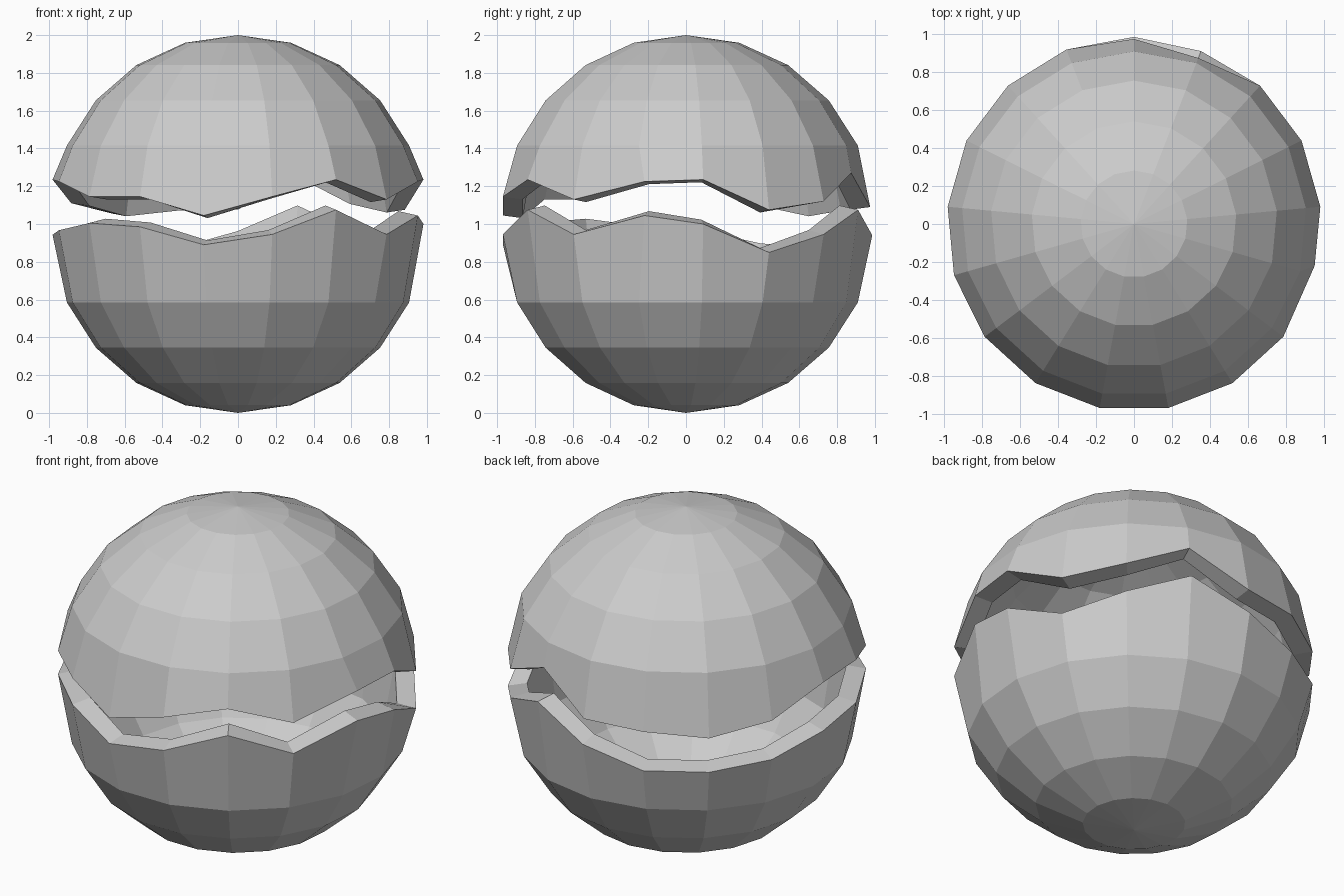
import bpy, bmesh, math

if "Cube" in bpy.data.objects:
    bpy.data.objects.remove(bpy.data.objects["Cube"])

N = 17                      # segments around
RINGS = 11                  # latitude steps pole to pole
INNER = 0.9                 # inner wall scale

# jagged rim heights, clockwise from the back (+y)
UPPER = [1.09, 1.27, 1.12, 1.075, 1.235, 1.225, 1.13, 1.235, 1.145,
         1.045, 1.145, 1.145, 1.225, 1.235, 1.11, 1.055, 1.085]
LOWER = [0.94, 1.075, 0.945, 0.85, 1.0, 1.045, 0.945, 1.075, 0.945,
         0.89, 0.985, 1.005, 0.967, 0.943, 0.875, 0.85, 0.85]


def angle(k):
    return math.pi / 2 - 2 * math.pi * k / N


def shell_half(name, heights, sign, lip, radii):
    """Thick half sphere: pole, four rings, then a jagged rim."""
    bm = bmesh.new()

    def wall(scale, rim_scale, dz):
        pole = bm.verts.new((0, 0, 1 + sign * scale))
        loops = []
        for i in range(1, 5):
            t = math.pi * i / RINGS
            r, z = math.sin(t) * scale, 1 + sign * math.cos(t) * scale
            loops.append([bm.verts.new((r * math.cos(angle(k)), r * math.sin(angle(k)), z))
                          for k in range(N)])
        rim = []
        for k, z in enumerate(heights):
            a = angle(k) + (0.05 if k == 5 else 0)
            r = radii.get(k, 0.986) * rim_scale
            rim.append(bm.verts.new((r * math.cos(a), r * math.sin(a), z + dz)))
        loops.append(rim)
        for k in range(N):
            j = (k + 1) % N
            bm.faces.new((pole, loops[0][k], loops[0][j]))
            for a, b in zip(loops, loops[1:]):
                bm.faces.new((a[k], b[k], b[j], a[j]))
        return rim

    outer = wall(1.0, 1.0, 0)
    inner = wall(INNER, 0.892, lip)
    # broken edge joining both walls
    for k in range(N):
        j = (k + 1) % N
        bm.faces.new((outer[k], inner[k], inner[j], outer[j]))
    bmesh.ops.recalc_face_normals(bm, faces=bm.faces)
    mesh = bpy.data.meshes.new(name)
    bm.to_mesh(mesh)
    bm.free()
    obj = bpy.data.objects.new(name, mesh)
    bpy.context.collection.objects.link(obj)
    return obj


shell_half("upper_shell", UPPER, 1, -0.014, {0: 0.975, 1: 0.938, 5: 0.977})
shell_half("lower_shell", LOWER, -1, 0.023, {1: 0.977, 5: 0.977})
